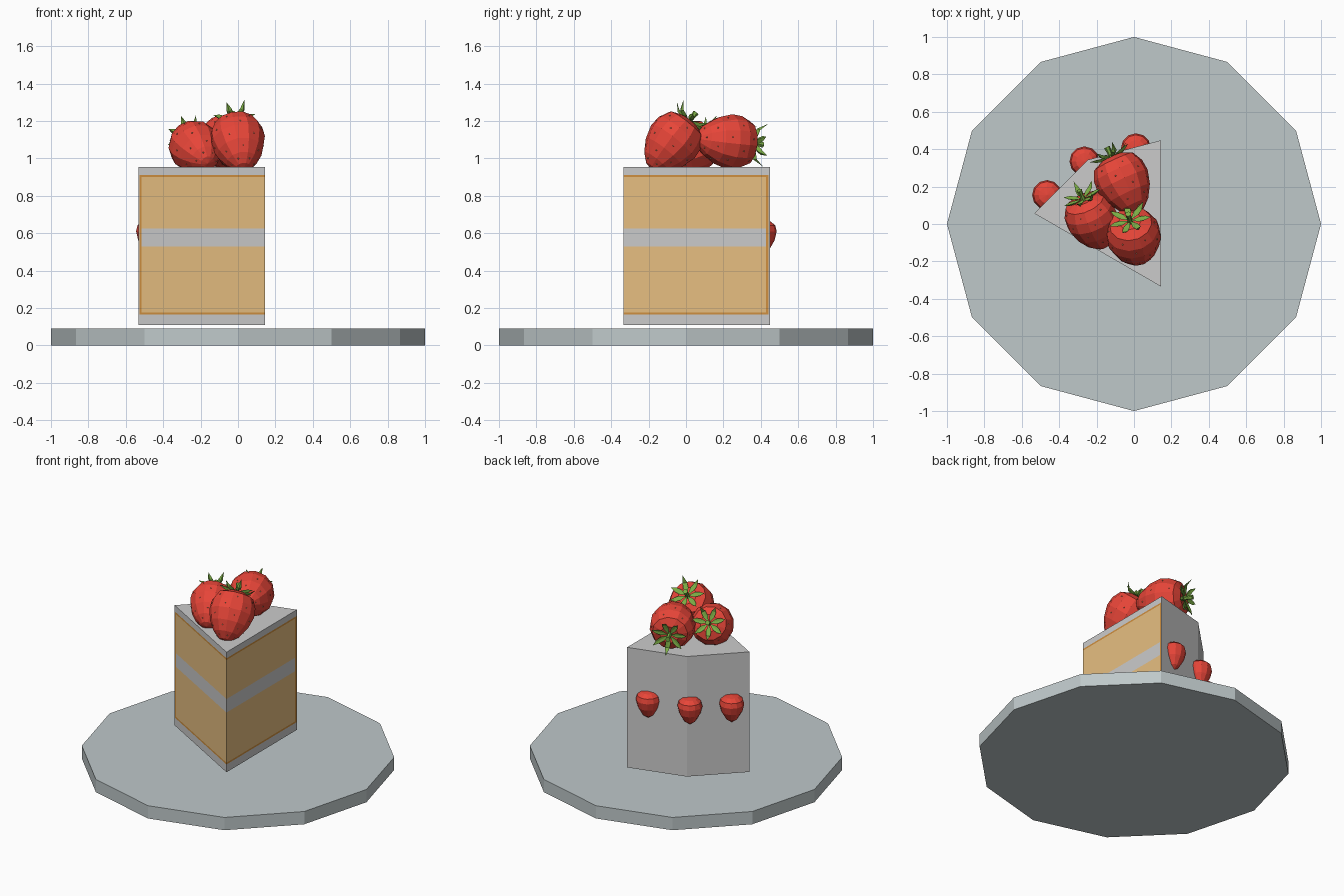
import bpy, bmesh, math
from mathutils import Vector, Matrix

if "Cube" in bpy.data.objects:
    bpy.data.objects.remove(bpy.data.objects["Cube"])

def material(name, rgb):
    m = bpy.data.materials.new(name)
    m.diffuse_color = (*rgb, 1)
    m.use_nodes = True
    m.node_tree.nodes["Principled BSDF"].inputs["Base Color"].default_value = m.diffuse_color
    return m

PLATE = material("plate_grey", (.52, .58, .59))
SPONGE = material("sponge_tan", (.8, .52, .22))
CRUST = material("crust_brown", (.63, .28, .05))
RED = material("berry_red", (.8, .06, .04))
SEED = material("seed_tan", (.5, .25, .12))
GREEN = material("leaf_green", (.2, .42, .06))

def finish(name, bm, mat=None, matrix=Matrix()):
    bmesh.ops.recalc_face_normals(bm, faces=bm.faces)
    me = bpy.data.meshes.new(name)
    bm.to_mesh(me)
    bm.free()
    ob = bpy.data.objects.new(name, me)
    ob.matrix_world = matrix
    bpy.context.collection.objects.link(ob)
    if mat:
        me.materials.append(mat)
    return ob

def prism(name, pts, z0, z1, mat=None):
    bm = bmesh.new()
    lo = [bm.verts.new((x, y, z0)) for x, y in pts]
    hi = [bm.verts.new((x, y, z1)) for x, y in pts]
    bm.faces.new(lo)
    bm.faces.new(hi)
    n = len(pts)
    for i in range(n):
        j = (i + 1) % n
        bm.faces.new((lo[i], lo[j], hi[j], hi[i]))
    return finish(name, bm, mat)

def polar(r, deg, cx=0, cy=0):
    a = math.radians(deg)
    return (cx + r * math.cos(a), cy + r * math.sin(a))

# Plate
prism("plate", [polar(1, 30 * i) for i in range(12)], 0, .09, PLATE)

# Cake slice: a 60 degree wedge of stacked layers
TIP = (.145, -.335)
def wedge(name, r0, r1, z0, z1, mat=None):
    outer = [polar(r1, a, *TIP) for a in (90, 120, 150)]
    inner = [polar(r0, a, *TIP) for a in (150, 120, 90)] if r0 else [TIP]
    prism(name, outer + inner, z0, z1, mat)

R, RF, RC = .783, .776, .764
wedge("bottom_frosting", 0, R, .11, .165)
wedge("bottom_crust", 0, RF, .165, .177, CRUST)
wedge("lower_sponge", 0, RC, .177, .53, SPONGE)
wedge("cream_filling", 0, RC, .53, .625)
wedge("upper_sponge", 0, RC, .625, .9, SPONGE)
wedge("top_crust", 0, RF, .9, .912, CRUST)
wedge("outer_crust", RC, RF, .177, .9, CRUST)
wedge("outer_frosting", RF, R, .165, .912)
wedge("top_frosting", 0, R, .912, .955)

# Berry body: a faceted lathe of (radius, height) points
def lathe(profile, n=12):
    bm = bmesh.new()
    rings = []
    for r, z in profile:
        k = n if r else 1
        rings.append([bm.verts.new((*polar(r, 360 * i / n), z)) for i in range(k)])
    for a, b in zip(rings, rings[1:]):
        for i in range(n):
            j = (i + 1) % n
            quad = [a[i % len(a)], a[j % len(a)], b[j % len(b)], b[i % len(b)]]
            bm.faces.new(list(dict.fromkeys(quad)))
    return bm

BODY = [(0, .125), (.06, .14), (.115, .115), (.142, .06), (.147, 0),
        (.125, -.075), (.085, -.14), (.04, -.18), (0, -.19)]

def berry(name, centre, axis, scale, spin):
    rot = Vector(axis).to_track_quat('Z', 'Y').to_matrix().to_4x4()
    mw = Matrix.Translation(centre) @ rot @ Matrix.Rotation(spin, 4, 'Z') @ Matrix.Scale(scale, 4)
    body = lathe(BODY)
    body.normal_update()
    # Seeds on alternate facets
    seeds = bmesh.new()
    for k, f in enumerate(body.faces):
        ring, col = divmod(k, 12)
        if 2 <= ring <= 6 and (ring + col) % 2:
            c = f.calc_center_median()
            bmesh.ops.create_icosphere(seeds, subdivisions=1, radius=.0045,
                                       matrix=Matrix.Translation(c))
    finish(name + "_body", body, RED, mw)
    finish(name + "_seeds", seeds, SEED, mw)
    # Calyx leaves, curling up, with a ridge underneath
    leaves = bmesh.new()
    for i in range(7):
        m = Matrix.Rotation(math.tau * i / 7, 4, 'Z')
        tip_z = .165 + .02 * (i % 3)
        def v(x, y, z):
            return leaves.verts.new(m @ Vector((x, y, z)))
        top = [v(.005, 0, .142), v(.055, 0, .15), v(.085, 0, .157)]
        low = [v(.055, 0, .138), v(.085, 0, .146)]
        end = v(.118, 0, tip_z)
        for s in (-1, 1):
            e1, e2 = v(.05, s * .017, .152), v(.085, s * .015, .16)
            for f in ((top[0], top[1], e1), (top[1], top[2], e2, e1), (top[2], end, e2),
                      (top[0], e1, low[0]), (low[0], e1, e2, low[1]), (low[1], e2, end)):
                leaves.faces.new(f)
    finish(name + "_leaves", leaves, GREEN, mw)
    # Stem
    stem = lathe([(0, .13), (.016, .13), (.012, .165), (.017, .2), (0, .2)], 6)
    finish(name + "_stem", stem, GREEN, mw)

berry("front_berry", (0, -.07, 1.09), (-.15, .6, .75), 1, .2)
berry("back_berry", (-.06, .23, 1.09), (-.4, .85, -.08), 1, .1)
berry("left_berry", (-.225, .025, 1.055), (-.35, .8, .45), .95, .3)

# Small berries set in the outer frosting
SMALL = [(0, .67), (.045, .664), (.072, .642), (.08, .61), (.068, .56), (.036, .505), (0, .48)]
for side, pos in (("left", (-.465, .155)), ("middle", (-.265, .335)), ("right", (.01, .405))):
    finish(side + "_side_berry", lathe(SMALL), RED, Matrix.Translation((*pos, 0)))
